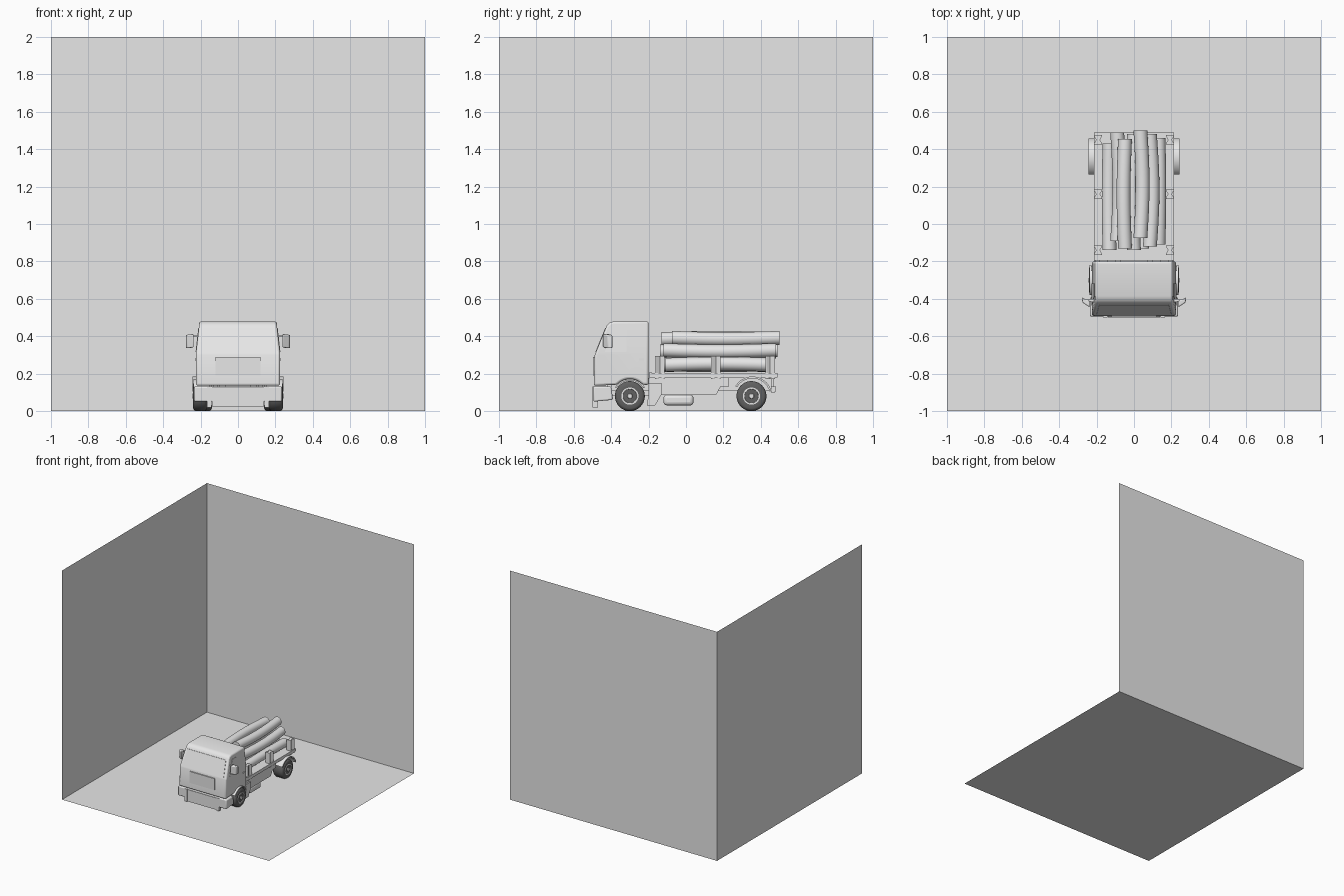
import bpy, bmesh, math
from mathutils import Vector

if "Cube" in bpy.data.objects:
    bpy.data.objects.remove(bpy.data.objects["Cube"])

def material(name, v):
    m = bpy.data.materials.new(name)
    m.diffuse_color = (v, v, v, 1)
    m.use_nodes = True
    m.node_tree.nodes["Principled BSDF"].inputs["Base Color"].default_value = m.diffuse_color
    return m

GREY = material("light grey", 0.8)
DARK = material("dark rubber", 0.12)

def finish(bm, name, mat=GREY, mirror=False, bevel=0, smooth=False, closed=True):
    if closed:
        bmesh.ops.recalc_face_normals(bm, faces=bm.faces[:])
    me = bpy.data.meshes.new(name)
    bm.to_mesh(me)
    bm.free()
    me.materials.append(mat)
    ob = bpy.data.objects.new(name, me)
    bpy.context.collection.objects.link(ob)
    if bevel:
        b = ob.modifiers.new("bevel", 'BEVEL')
        b.width, b.segments, b.limit_method, b.angle_limit = bevel, 3, 'ANGLE', math.radians(40)
    if mirror:
        ob.modifiers.new("mirror", 'MIRROR')
    if smooth or bevel:
        bpy.ops.object.select_all(action='DESELECT')
        ob.select_set(True)
        bpy.context.view_layer.objects.active = ob
        bpy.ops.object.shade_smooth_by_angle(angle=math.radians(40))
    return ob

def solid(pts, offset):
    """Closed prism: 3D polygon pushed along offset."""
    bm = bmesh.new()
    f = bm.faces.new([bm.verts.new(p) for p in pts])
    r = bmesh.ops.extrude_face_region(bm, geom=[f])
    vs = [g for g in r['geom'] if isinstance(g, bmesh.types.BMVert)]
    bmesh.ops.translate(bm, verts=vs, vec=offset)
    bmesh.ops.recalc_face_normals(bm, faces=bm.faces[:])
    return bm

def side_prism(name, yz, x0, x1, **kw):
    return finish(solid([(x0, y, z) for y, z in yz], (x1 - x0, 0, 0)), name, **kw)

def box(name, x0, x1, y0, y1, z0, z1, **kw):
    return side_prism(name, [(y0, z0), (y1, z0), (y1, z1), (y0, z1)], x0, x1, **kw)

def lathe(name, prof, y, z, axis='X', **kw):
    """Turn a profile of (along, radius) about an x- or y-parallel axis."""
    bm = bmesh.new()
    n = 40
    rings = []
    for a, r in prof:
        ring = []
        for i in range(n):
            t = 2 * math.pi * i / n
            c, s = r * math.cos(t), r * math.sin(t)
            ring.append(bm.verts.new((a, y + c, z + s)))
        rings.append(ring)
    for p, q in zip(rings, rings[1:]):
        for i in range(n):
            j = (i + 1) % n
            bm.faces.new((p[i], p[j], q[j], q[i]))
    bm.faces.new(rings[0])
    bm.faces.new(rings[-1])
    return finish(bm, name, smooth=True, **kw)

def arc(cy, cz, r, a0, a1, n=14):
    return [(cy + r * math.cos(math.radians(a0 + (a1 - a0) * i / n)),
             cz + r * math.sin(math.radians(a0 + (a1 - a0) * i / n))) for i in range(n + 1)]

# Room: floor, left wall and back wall as single sheets
for name, pts in (("floor", [(-1, -1, 0), (1, -1, 0), (1, 1, 0), (-1, 1, 0)]),
                  ("left_wall", [(-1, -1, 0), (-1, 1, 0), (-1, 1, 2), (-1, -1, 2)]),
                  ("back_wall", [(-1, 1, 0), (1, 1, 0), (1, 1, 2), (-1, 1, 2)])):
    bm = bmesh.new()
    bm.faces.new([bm.verts.new(p) for p in pts])
    finish(bm, name, closed=False)

# Cab: side profile with wheel arch, narrowed above the waist
prof = [(-0.493, 0.135), (-0.488, 0.30), (-0.425, 0.455), (-0.41, 0.472), (-0.385, 0.48),
        (-0.20, 0.48), (-0.20, 0.14)] + arc(-0.30, 0.08, 0.092, 41, 139)
bm = solid([(-0.225, y, z) for y, z in prof], (0.45, 0, 0))
bmesh.ops.bisect_plane(bm, geom=bm.verts[:] + bm.edges[:] + bm.faces[:],
                       plane_co=(0, 0, 0.31), plane_no=(0, 0, 1))
for v in bm.verts:
    if v.co.z > 0.311:
        v.co.x *= 1 - 0.5 * (v.co.z - 0.31)
finish(bm, "cab", bevel=0.012)

# Windscreen and grille plates
def screen(x, z, out=0.003):
    return (x, -0.488 + (z - 0.30) * 0.063 / 0.155 - out, z)
finish(solid([screen(-0.2, 0.315), screen(0.2, 0.315), screen(0.185, 0.445), screen(-0.185, 0.445)],
             (0, 0.008, 0)), "windscreen")
box("grille_panel", -0.12, 0.12, -0.497, -0.488, 0.19, 0.29)

# Door windows
def door(y, z):
    return (0.2275 * (1 - 0.5 * (z - 0.31)), y, z)
finish(solid([door(-0.435, 0.315), door(-0.318, 0.315), door(-0.318, 0.44), door(-0.385, 0.44)],
             (-0.006, 0, 0)), "door_window", mirror=True)
box("door_handle", 0.222, 0.23, -0.25, -0.225, 0.27, 0.28, mirror=True)

# Bumper with raised plate and side posts
side_prism("bumper", [(-0.495, 0.05), (-0.39, 0.06), (-0.40, 0.132), (-0.495, 0.132)],
           -0.235, 0.235, bevel=0.008)
box("bumper_plate", -0.14, 0.14, -0.50, -0.48, 0.025, 0.128)
box("bumper_post", 0.143, 0.165, -0.50, -0.47, 0.02, 0.13, mirror=True)

# Mirrors on arms
finish(solid([(0.20, -0.42, 0.395), (0.27, -0.41, 0.40), (0.27, -0.40, 0.40), (0.20, -0.40, 0.395)],
             (0, 0, 0.01)), "mirror_arm", mirror=True)
finish(solid([(0.237, -0.445, 0.34), (0.275, -0.42, 0.335), (0.28, -0.392, 0.335), (0.237, -0.412, 0.34)],
             (0, 0, 0.072)), "wing_mirror", mirror=True, bevel=0.006)

# Wheels: rubber tyres with lighter dished hubs
def tyre(x0, x1):
    return [(x0, 0.045), (x0, 0.066), (x0 + 0.006, 0.075), (x0 + 0.014, 0.08), (x1 - 0.014, 0.08),
            (x1 - 0.006, 0.075), (x1, 0.066), (x1 - 0.002, 0.045)]
for end, y, inner in (("front", -0.30, 0.165), ("rear", 0.35, 0.14)):
    lathe(end + "_tyre", tyre(inner, 0.24), y, 0.08, mat=DARK, mirror=True)
    lathe(end + "_hub", [(inner - 0.004, 0.046), (0.241, 0.046), (0.241, 0.038), (0.23, 0.034),
                         (0.234, 0.016), (0.243, 0.012)], y, 0.08, mirror=True)
    lathe(end + "_axle", [(-0.17, 0.014), (0.17, 0.014)], y, 0.08)

# Mudguards
side_prism("front_mudguard", arc(-0.30, 0.08, 0.092, 30, 150) + arc(-0.30, 0.08, 0.084, 150, 30),
           0.15, 0.238, mirror=True, smooth=True)
side_prism("rear_mudguard", arc(0.355, 0.08, 0.105, 15, 150) + arc(0.355, 0.08, 0.095, 150, 15),
           0.14, 0.243, mirror=True, smooth=True)

# Chassis, cab steps and side tanks
box("chassis_rail", 0.07, 0.10, -0.40, 0.47, 0.11, 0.176, mirror=True)
box("engine_block", -0.07, 0.07, -0.42, -0.18, 0.08, 0.14)
for i, y in enumerate((-0.1, 0.1, 0.22, 0.45)):
    box("cross_member_%d" % (i + 1), -0.08, 0.08, y, y + 0.02, 0.12, 0.165)
side_prism("cab_step", [(-0.21, 0.03), (-0.165, 0.03), (-0.13, 0.09), (-0.13, 0.15), (-0.2, 0.15), (-0.2, 0.09)],
           0.14, 0.215, mirror=True)
side_prism("side_skirt", [(-0.13, 0.085), (0.16, 0.085), (0.185, 0.13), (0.23, 0.13), (0.23, 0.176), (-0.20, 0.176),
                          (-0.20, 0.14)], 0.185, 0.205, mirror=True)
box("side_tank", 0.12, 0.2, -0.12, 0.04, 0.03, 0.088, mirror=True, bevel=0.018)
box("tail_bar", -0.2, 0.2, 0.455, 0.475, 0.10, 0.13)
box("tail_light", 0.12, 0.2, 0.47, 0.482, 0.105, 0.13, mirror=True)
box("tail_bracket", 0.11, 0.13, 0.455, 0.47, 0.12, 0.18, mirror=True)

# Flat bed with front and rear edge rails
box("bed", -0.215, 0.215, -0.195, 0.475, 0.176, 0.203)
box("front_rail", -0.215, 0.215, -0.195, -0.185, 0.20, 0.21)
box("rear_rail", -0.215, 0.215, 0.475, 0.49, 0.18, 0.203)

# Waisted stakes along the bed
for i, y in enumerate((-0.14, 0.16, 0.45)):
    w = [(-0.022, -0.025), (0.022, -0.025), (0.022, -0.02), (0.01, 0), (0.022, 0.02),
         (0.022, 0.025), (-0.022, 0.025), (-0.022, 0.02), (-0.01, 0), (-0.022, -0.02)]
    finish(solid([(0.192 + a, y + b, 0.17) for a, b in w], (0, 0, 0.125)),
           "stake_%d" % (i + 1), mirror=True)

# Load of bent poles stacked four, three, two: x, z, start y, end y, sideways bow
poles = [(-0.131, 0.250, -0.14, 0.43, -0.004), (-0.043, 0.248, -0.13, 0.45, 0.006),
         (0.043, 0.248, -0.13, 0.46, -0.006), (0.131, 0.250, -0.11, 0.46, 0.004),
         (-0.09, 0.322, -0.09, 0.49, 0.012), (0.0, 0.322, -0.14, 0.48, -0.01),
         (0.085, 0.322, -0.12, 0.48, 0.014),
         (-0.048, 0.388, -0.13, 0.455, -0.008), (0.034, 0.388, -0.075, 0.5, 0.012)]
for k, (x, z, y0, y1, bow) in enumerate(poles):
    bm = bmesh.new()
    rings, n, m = [], 20, 16
    for i in range(m + 1):
        t = i / m
        s = math.sin(math.pi * t)
        r = 0.037
        rings.append([bm.verts.new((x + bow * s + r * math.cos(a), y0 + (y1 - y0) * t,
                                    z + 0.008 * (0.5 - s) * (-1) ** k * 0.8 + r * math.sin(a)))
                      for a in (2 * math.pi * j / n for j in range(n))])
    for p, q in zip(rings, rings[1:]):
        for j in range(n):
            bm.faces.new((p[j], p[(j + 1) % n], q[(j + 1) % n], q[j]))
    bm.faces.new(rings[0])
    bm.faces.new(rings[-1])
    finish(bm, "pole_%d" % (k + 1), smooth=True)
